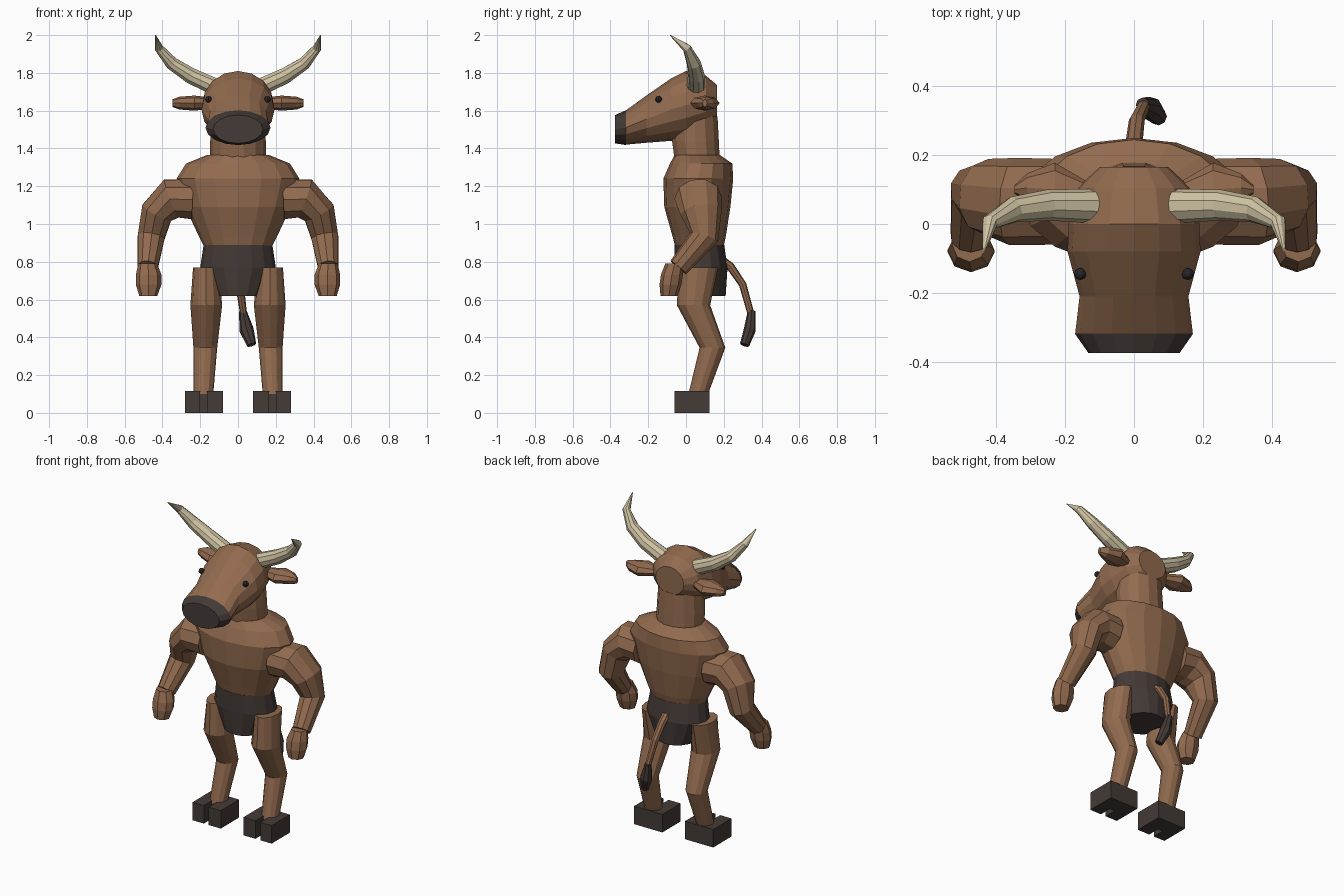
import bpy, bmesh, math
from mathutils import Vector

if "Cube" in bpy.data.objects:
    bpy.data.objects.remove(bpy.data.objects["Cube"])


def material(name, rgb):
    m = bpy.data.materials.new(name)
    m.diffuse_color = (*rgb, 1)
    m.use_nodes = True
    m.node_tree.nodes["Principled BSDF"].inputs["Base Color"].default_value = m.diffuse_color
    return m


BROWN = material("brown_hide", (0.285, 0.145, 0.077))
DARK = material("dark_horny_brown", (0.058, 0.043, 0.038))
BONE = material("horn_bone", (0.62, 0.54, 0.36))
BLACK = material("eye_black", (0.02, 0.02, 0.022))


def finish(name, bm, mat):
    bmesh.ops.recalc_face_normals(bm, faces=bm.faces[:])
    me = bpy.data.meshes.new(name)
    bm.to_mesh(me)
    bm.free()
    me.materials.append(mat)
    ob = bpy.data.objects.new(name, me)
    bpy.context.collection.objects.link(ob)
    return ob


def sweep(name, rings, mat, n=8, ref=(1, 0, 0), axis=None, side=1):
    """Skin rings (x, y, z, radius along ref, radius across); axis fixes the ring planes."""
    pts = [Vector((r[0] * side, r[1], r[2])) for r in rings]
    bm = bmesh.new()
    loops = []
    for i, (p, r) in enumerate(zip(pts, rings)):
        if axis:
            t = Vector(axis)
        else:
            a = (p - pts[i - 1]).normalized() if i else Vector()
            b = (pts[i + 1] - p).normalized() if i < len(pts) - 1 else Vector()
            t = (a + b).normalized()
        u = Vector(ref)
        u = (u - t * u.dot(t)).normalized()
        v = t.cross(u)
        loops.append([bm.verts.new(p + u * r[3] * math.cos(k * math.tau / n)
                                   + v * r[4] * math.sin(k * math.tau / n)) for k in range(n)])
    for a, b in zip(loops, loops[1:]):
        for k in range(n):
            j = (k + 1) % n
            bm.faces.new((a[k], a[j], b[j], b[k]))
    bm.faces.new(loops[0])
    bm.faces.new(loops[-1])
    return finish(name, bm, mat)


Z, Y = (0, 0, 1), (0, 1, 0)

# Trunk: chest, neck and loincloth
sweep("torso", [(0, .07, .87, .175, .125), (0, .07, .93, .205, .14), (0, .06, 1.09, .28, .175),
                (0, .065, 1.24, .325, .185), (0, .08, 1.32, .275, .165),
                (0, .06, 1.365, .165, .12)], BROWN, 16, axis=Z)
sweep("neck", [(0, .06, 1.33, .147, .122), (0, .05, 1.44, .147, .127),
               (0, .045, 1.57, .14, .125)], BROWN, 14, axis=Z)
sweep("loincloth", [(0, .08, .62, .125, .13), (0, .08, .77, .2, .14),
                    (0, .07, .89, .182, .132)], DARK, 16, axis=Z)

# Head and muzzle: rings facing forward, given as y, half width, bottom, top
def face_rings(rows):
    return [(0, y, (lo + hi) / 2, w, (hi - lo) / 2) for y, w, lo, hi in rows]

sweep("head", face_rings([(.165, .10, 1.56, 1.735), (.105, .165, 1.51, 1.785), (.0, .19, 1.45, 1.81),
                          (-.08, .193, 1.44, 1.77), (-.21, .158, 1.43, 1.68),
                          (-.32, .171, 1.42, 1.6)]), BROWN, 16, axis=Y)
sweep("muzzle", face_rings([(-.318, .172, 1.418, 1.602), (-.375, .132, 1.427, 1.577)]),
      DARK, 16, axis=Y)

# Tail with tuft
sweep("tail", [(0, .19, .81, .025, .022), (0, .235, .775, .025, .022), (.008, .3, .68, .023, .02),
               (.03, .345, .52, .018, .018)], BROWN, 8)
sweep("tail_tuft", [(.025, .347, .54, .02, .02), (.045, .338, .44, .038, .032),
                    (.072, .31, .36, .025, .025)], DARK, 8)


def hoof(name, s):
    # Cloven block: a U outline pulled upward
    outline = [(.08, -.06), (.165, -.06), (.165, .02), (.2, .02), (.2, -.06),
               (.28, -.06), (.28, .125), (.08, .125)]
    bm = bmesh.new()
    f = bm.faces.new([bm.verts.new((x * s, y, 0)) for x, y in outline])
    top = bmesh.ops.extrude_face_region(bm, geom=[f])["geom"]
    bmesh.ops.translate(bm, vec=(0, 0, .115),
                        verts=[g for g in top if isinstance(g, bmesh.types.BMVert)])
    finish(name, bm, DARK)


# Paired parts
for s, tag in ((1, "left"), (-1, "right")):
    sweep("leg_" + tag, [(.17, .065, .77, .068, .105), (.168, .04, .57, .084, .088),
                         (.173, .14, .345, .063, .068), (.183, .065, .1, .052, .052)],
          BROWN, 12, axis=Z, side=s)
    hoof("hoof_" + tag, s)
    sweep("arm_" + tag, [(.24, .065, 1.13, .125, .11), (.352, .065, 1.135, .127, .112),
                         (.43, .08, 1.06, .11, .09), (.46, .095, .93, .078, .075),
                         (.478, -.04, .77, .055, .056)], BROWN, 10, ref=Y, side=s)
    sweep("hand_" + tag, [(.478, -.06, .79, .05, .05), (.473, -.075, .73, .068, .058),
                          (.473, -.082, .68, .068, .058), (.475, -.09, .62, .048, .045)],
          BROWN, 8, axis=Z, side=s)
    sweep("ear_" + tag, [(.13, .09, 1.64, .028, .03), (.23, .1, 1.64, .04, .078),
                         (.31, .105, 1.64, .034, .042), (.347, .1, 1.64, .02, .012)],
          BROWN, 8, ref=Z, axis=(1, 0, 0), side=s)
    sweep("horn_" + tag, [(.12, .052, 1.725, .05, .048), (.25, .055, 1.785, .045, .044),
                          (.35, .042, 1.85, .038, .036), (.418, .005, 1.93, .024, .024),
                          (.437, -.085, 2.0, .002, .002)], BONE, 10, ref=Y, side=s)
    bm = bmesh.new()
    bmesh.ops.create_uvsphere(bm, u_segments=8, v_segments=6, radius=.018)
    bmesh.ops.translate(bm, verts=bm.verts[:], vec=(.156 * s, -.145, 1.66))
    finish("eye_" + tag, bm, BLACK)
